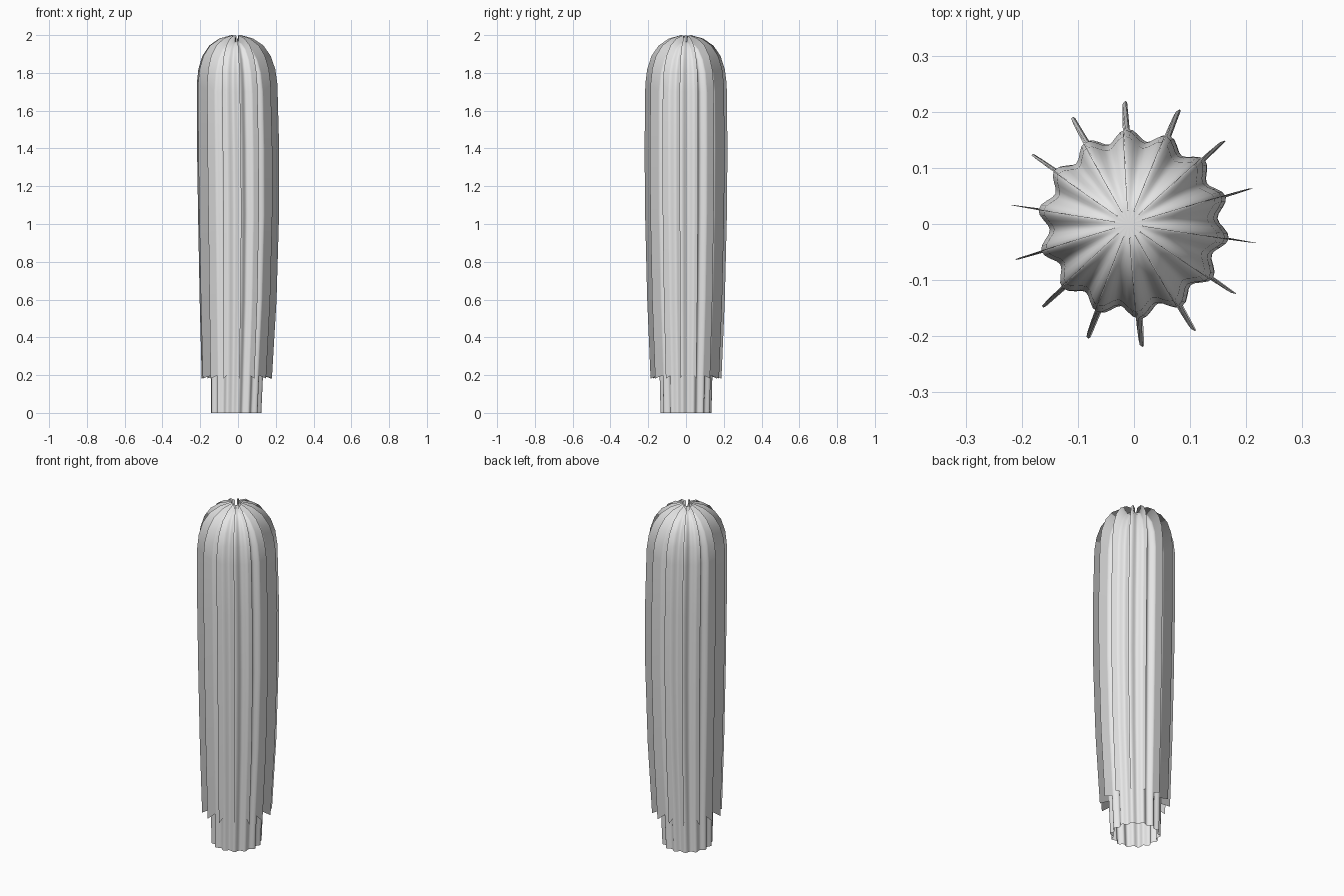
import bpy, bmesh, math

old = bpy.data.objects.get("Cube")
if old:
    bpy.data.objects.remove(old, do_unlink=True)

RIBS = 14
START = math.radians(94)
FIN_HALF = .0012

mat = bpy.data.materials.new("pale grey")
mat.use_nodes = True
grey = (0.8, 0.8, 0.8, 1)
mat.diffuse_color = grey
mat.node_tree.nodes["Principled BSDF"].inputs["Base Color"].default_value = grey

# (radius at the ridge, height), the fin points pairing with the stem points above the foot
stem_profile = [(.135, 0), (.14, .2), (.157, .6), (.168, 1.05), (.17, 1.4), (.168, 1.7),
                (.157, 1.8), (.135, 1.87), (.1, 1.925), (.06, 1.955), (.025, 1.965)]
fin_profile = [(.188, .182), (.206, .6), (.217, 1.05), (.22, 1.4), (.216, 1.74),
               (.206, 1.82), (.183, 1.89), (.145, 1.945), (.09, 1.982), (.026, 2.0)]


def point(r, a, z, side=0):
    """Position on the slightly bowed stem, shifted sideways by side."""
    bow = -.01 + .013 * math.sin(math.pi * z / 2)
    c, s = math.cos(a), math.sin(a)
    return (bow + r * c - side * s, r * s + side * c, z)


def finish(bm, name):
    for f in bm.faces:
        f.smooth = True
    mesh = bpy.data.meshes.new(name)
    bm.to_mesh(mesh)
    bm.free()
    mesh.materials.append(mat)
    bpy.context.collection.objects.link(bpy.data.objects.new(name, mesh))
    return mesh


# Ribbed stem, open at the bottom
bm = bmesh.new()
steps = RIBS * 8
rings = []
for r, z in stem_profile:
    ring = []
    for i in range(steps):
        t = math.tau * i / steps
        lobe = .935 + .065 * math.cos(t * RIBS)
        ring.append(bm.verts.new(point(r * lobe, START + t, z)))
    rings.append(ring)
for low, high in zip(rings, rings[1:]):
    for i in range(steps):
        j = (i + 1) % steps
        bm.faces.new((low[i], low[j], high[j], high[i]))
tip = bm.verts.new(point(0, 0, 1.96))
for i in range(steps):
    bm.faces.new((rings[-1][i], rings[-1][(i + 1) % steps], tip))
finish(bm, "ribbed_stem")

# Thin wedge fins on the ridges, shaded outward so they blend with the stem
bm = bmesh.new()
normals = []
last = len(fin_profile) - 1
for k in range(RIBS):
    a = START + math.tau * k / RIBS
    rows = []
    for n, ((br, bz), (r, z)) in enumerate(zip(stem_profile[1:], fin_profile)):
        rows.append([bm.verts.new(point(br - .002, a, bz, -FIN_HALF)),
                     bm.verts.new(point(r, a, z)),
                     bm.verts.new(point(br - .002, a, bz, FIN_HALF))])
        r0, z0 = fin_profile[max(n - 1, 0)]
        r1, z1 = fin_profile[min(n + 1, last)]
        slope = math.atan2(r0 - r1, z1 - z0)
        out = (math.cos(slope) * math.cos(a), math.cos(slope) * math.sin(a), math.sin(slope))
        normals += [out] * 3
    for low, high in zip(rows, rows[1:]):
        for i in range(2):
            bm.faces.new((low[i], low[i + 1], high[i + 1], high[i]))
fins = finish(bm, "fins")
fins.normals_split_custom_set_from_vertices(normals)
